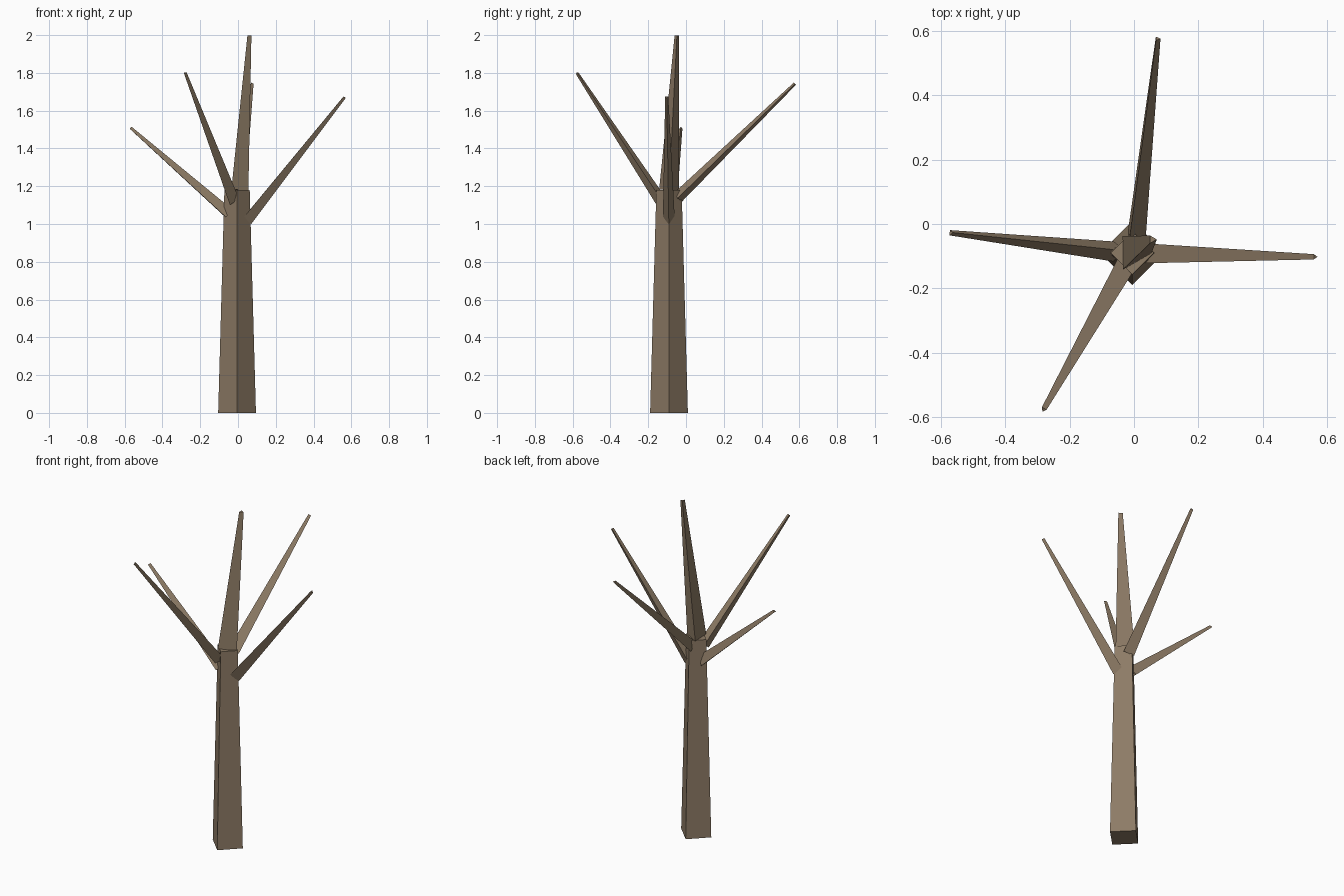
import bpy
import bmesh
import math
from mathutils import Vector

cube = bpy.data.objects.get("Cube")
if cube:
    bpy.data.objects.remove(cube, do_unlink=True)

bark = bpy.data.materials.new("brown bark")
bark.use_nodes = True
bark.diffuse_color = (0.27, 0.2, 0.132, 1)
shader = bark.node_tree.nodes["Principled BSDF"]
shader.inputs["Base Color"].default_value = bark.diffuse_color
shader.inputs["Roughness"].default_value = 0.9


def limb(name, start, end, r_start, r_end, sides):
    """Capped tapered prism running from start to end, flat shaded."""
    start, end = Vector(start), Vector(end)
    turn = Vector((0, 0, 1)).rotation_difference(end - start)
    bm = bmesh.new()
    rings = []
    for centre, radius in ((start, r_start), (end, r_end)):
        ring = []
        for i in range(sides):
            a = 2 * math.pi * i / sides
            corner = Vector((math.cos(a), math.sin(a), 0)) * radius
            ring.append(bm.verts.new(centre + turn @ corner))
        rings.append(ring)
    low, high = rings
    for i in range(sides):
        j = (i + 1) % sides
        bm.faces.new((low[i], low[j], high[j], high[i]))
    bm.faces.new(low[::-1])
    bm.faces.new(high)
    mesh = bpy.data.meshes.new(name)
    bm.to_mesh(mesh)
    bm.free()
    mesh.materials.append(bark)
    obj = bpy.data.objects.new(name, mesh)
    bpy.context.collection.objects.link(obj)
    return obj


# Square trunk and the leading shoot that continues it
AXIS = Vector((-0.005, -0.09, 0))
TRUNK_TOP = AXIS + Vector((0, 0, 1.18))
limb("trunk", AXIS, TRUNK_TOP, 0.1, 0.067, 4)
limb("leading_shoot", TRUNK_TOP, (0.057, -0.048, 1.998), 0.06, 0.014, 3)

# Three-sided side branches: height of the root, then the tip
branches = {
    "left_branch": (1.022, (0.563, -0.102, 1.673)),
    "right_branch": (1.048, (-0.57, -0.027, 1.508)),
    "back_branch": (1.14, (0.073, 0.577, 1.743)),
    "front_branch": (1.122, (-0.281, -0.577, 1.8)),
}
for name, (height, tip) in branches.items():
    outward = Vector(tip) - AXIS
    outward.z = 0
    root = AXIS + outward.normalized() * 0.047
    root.z = height
    limb(name, root, tip, 0.036, 0.0095, 3)
